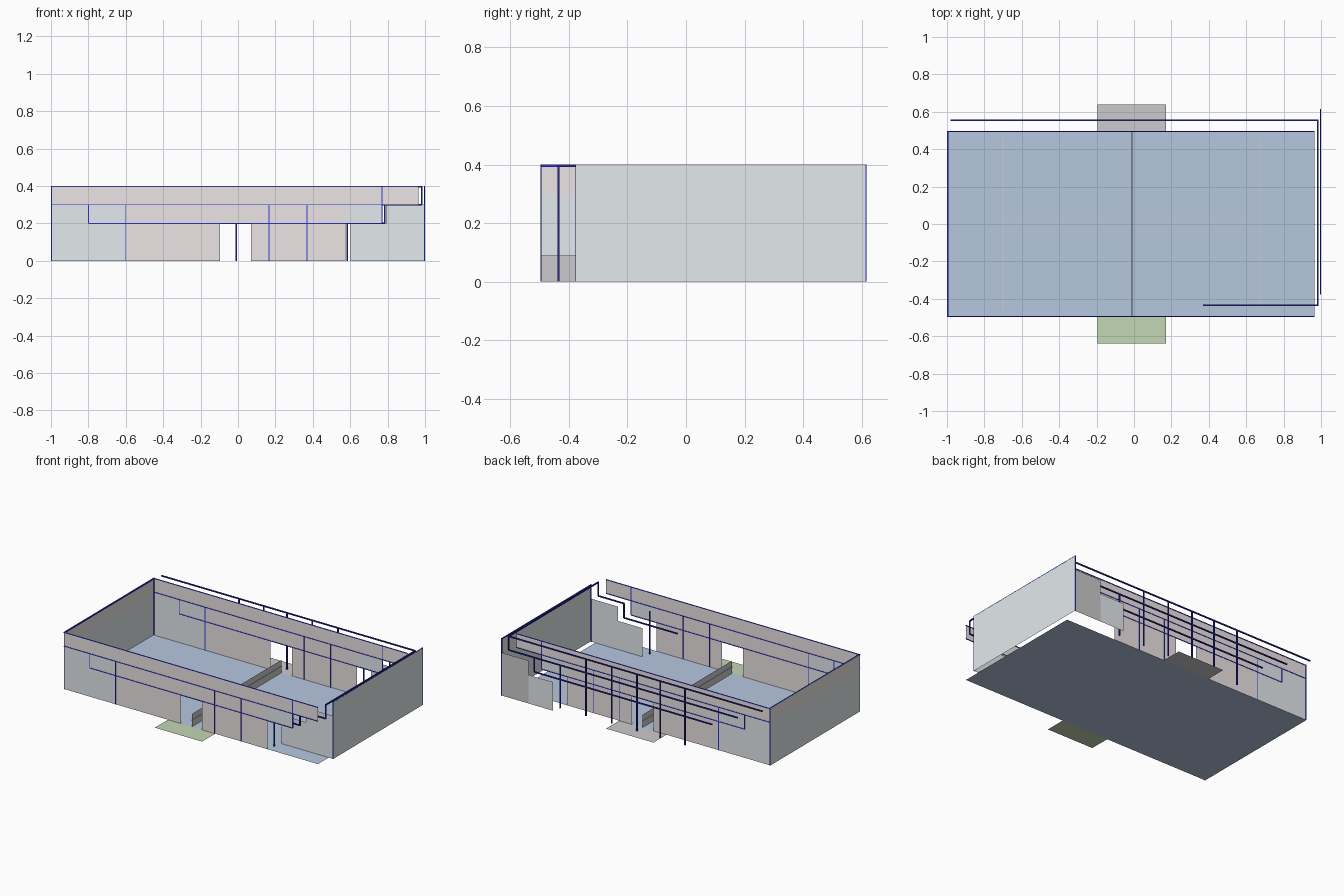
import bpy

if "Cube" in bpy.data.objects:
    bpy.data.objects.remove(bpy.data.objects["Cube"])


def material(name, rgb):
    m = bpy.data.materials.new(name)
    m.diffuse_color = (*rgb, 1)
    m.use_nodes = True
    m.node_tree.nodes["Principled BSDF"].inputs["Base Color"].default_value = m.diffuse_color
    return m


PINK = material("pink_panel", (0.84, 0.78, 0.78))
PALE = material("pale_panel", (0.77, 0.82, 0.84))
GREY = material("grey_panel", (0.66, 0.66, 0.66))
BLUE = material("blue_floor", (0.47, 0.57, 0.74))
GREEN = material("green_pad", (0.55, 0.68, 0.45))
STEEL = material("dark_blue_steel", (0.02, 0.02, 0.35))
TRIM = material("blue_trim", (0.03, 0.03, 0.8))


def finish(name, verts, faces, mats, ids=None):
    me = bpy.data.meshes.new(name)
    me.from_pydata(verts, [], faces)
    for m in mats:
        me.materials.append(m)
    if ids:
        for p, i in zip(me.polygons, ids):
            p.material_index = i
    ob = bpy.data.objects.new(name, me)
    bpy.context.collection.objects.link(ob)
    return ob


def sheets(name, rects, place):
    """Flat rectangles (u0, u1, v0, v1, material); place maps u, v to 3D."""
    verts, faces, mats, ids = [], [], [], []
    for u0, u1, v0, v1, m in rects:
        n = len(verts)
        verts += [place(u0, v0), place(u1, v0), place(u1, v1), place(u0, v1)]
        faces.append((n, n + 1, n + 2, n + 3))
        if m not in mats:
            mats.append(m)
        ids.append(mats.index(m))
    return finish(name, verts, faces, mats, ids)


def bars(name, segs, t, mat):
    """Square bars of width t along axis-aligned segments."""
    verts, faces = [], []
    h = t / 2
    for a, b in segs:
        n = len(verts)
        lo = [min(p, q) - (h if p == q else 0) for p, q in zip(a, b)]
        hi = [max(p, q) + (h if p == q else 0) for p, q in zip(a, b)]
        verts += [(x, y, z) for x in (lo[0], hi[0]) for y in (lo[1], hi[1]) for z in (lo[2], hi[2])]
        faces += [tuple(n + i for i in f) for f in
                  ((0, 1, 3, 2), (4, 6, 7, 5), (0, 4, 5, 1), (2, 3, 7, 6), (0, 2, 6, 4), (1, 5, 7, 3))]
    return finish(name, verts, faces, [mat])


def path(*pts):
    return list(zip(pts[:-1], pts[1:]))


W = 0.495           # half depth of the hall
TOP = 0.396         # centre height of the top rails

# floor, marking lines and entrance pads
sheets("floor", [(-1, 0.965, -W, W, BLUE)], lambda u, v: (u, v, 0))
sheets("floor_lines", [(-0.702, -0.698, -W, W, GREY), (0.668, 0.672, -W, W, GREY),
                       (-0.7, 0.67, -0.002, 0.002, GREY)], lambda u, v: (u, v, 0.001))
sheets("front_pad", [(-0.195, 0.17, -0.64, -W, GREEN)], lambda u, v: (u, v, 0))
sheets("back_pad", [(-0.195, 0.17, W, 0.64, GREY)], lambda u, v: (u, v, 0))

# long walls: stepped right end, central doorway
long_wall = [(-1, -0.8, 0, 0.3, PALE), (-0.8, -0.6, 0, 0.2, PALE), (-0.8, -0.6, 0.2, 0.3, PALE),
             (0.575, 0.77, 0.2, 0.3, PALE)]
edges = [-0.6, -0.4, -0.2, -0.095, 0.07, 0.165, 0.37, 0.575]
for x0, x1 in zip(edges[:-1], edges[1:]):
    if x0 != -0.095:
        long_wall.append((x0, x1, 0, 0.2, PINK))
    long_wall.append((x0, x1, 0.2, 0.3, PINK))
tops = [-1, -0.8, -0.6, -0.4, -0.2, -0.01, 0.165, 0.37, 0.575, 0.77, 0.965]
long_wall += [(a, b, 0.3, 0.4, PINK) for a, b in zip(tops[:-1], tops[1:])]
for side, y in (("front", -W), ("back", W)):
    sheets(side + "_wall", long_wall, lambda u, v: (u, y, v))
    # thin trim on the wall seams
    trim = [((-1, y, TOP), (0.965, y, TOP)), ((-1, y, 0.3), (0.965, y, 0.3)),
            ((-0.8, y, 0.2), (0.77, y, 0.2)), ((-0.8, y, 0.2), (-0.8, y, 0.3)),
            ((0.77, y, 0.2), (0.77, y, 0.4)), ((-0.997, y, 0), (-0.997, y, 0.4))]
    trim += [((x, y, 0), (x, y, 0.3)) for x in (-0.6, 0.165, 0.37)]
    bars(side + "_wall_trim", trim, 0.005, TRIM)

# left end wall
sheets("left_wall", [(-W, W, 0, 0.3, PALE), (-W, W, 0.3, 0.4, PINK)], lambda u, v: (-1, u, v))
bars("left_wall_trim", [((-0.996, -W, TOP), (-0.996, W, TOP))], 0.008, TRIM)

# low inner partition
bars("partition", [((-0.01, -W, 0.045), (-0.01, W, 0.045))], 0.006, GREY)
sheets("partition_panel", [(-W, W, 0, 0.09, GREY)], lambda u, v: (-0.01, u, v))

# right end section, pulled away from the hall
F, B = -0.375, 0.613
sheets("right_wall", [(F, B, 0, 0.4, PALE)], lambda u, v: (1, u, v))
for side, y, m in (("front", F, PALE), ("back", B, GREY)):
    sheets(side + "_return_wall", [(0.6, 0.79, 0, 0.2, PALE), (0.79, 1, 0, 0.3, m)],
           lambda u, v: (u, y, v))
bars("right_wall_trim", [((0.997, F, 0), (0.997, F, 0.4)), ((0.997, B, 0), (0.997, B, 0.4)),
                         ((0.997, F, TOP), (0.997, B, TOP))], 0.006, TRIM)

# steel frame between hall and end section
f, b = -0.435, 0.555
frame = path((0.37, f, 0.2), (0.785, f, 0.2), (0.785, f, 0.3), (0.983, f, 0.3),
             (0.983, f, TOP), (0.983, b, TOP), (0.983, b, 0.3), (0.785, b, 0.3), (0.785, b, 0.2))
frame += [((-0.98, b, TOP), (0.983, b, TOP)), ((-0.79, b, 0.3), (0.785, b, 0.3)),
          ((-0.59, b, 0.2), (0.785, b, 0.2))]
frame += [((x, b, 0), (x, b, TOP)) for x in (-0.38, -0.19, -0.01, 0.185, 0.385)]
frame += [((0.585, y, 0), (0.585, y, 0.3)) for y in (f, b)]
bars("steel_frame", frame, 0.008, STEEL)
